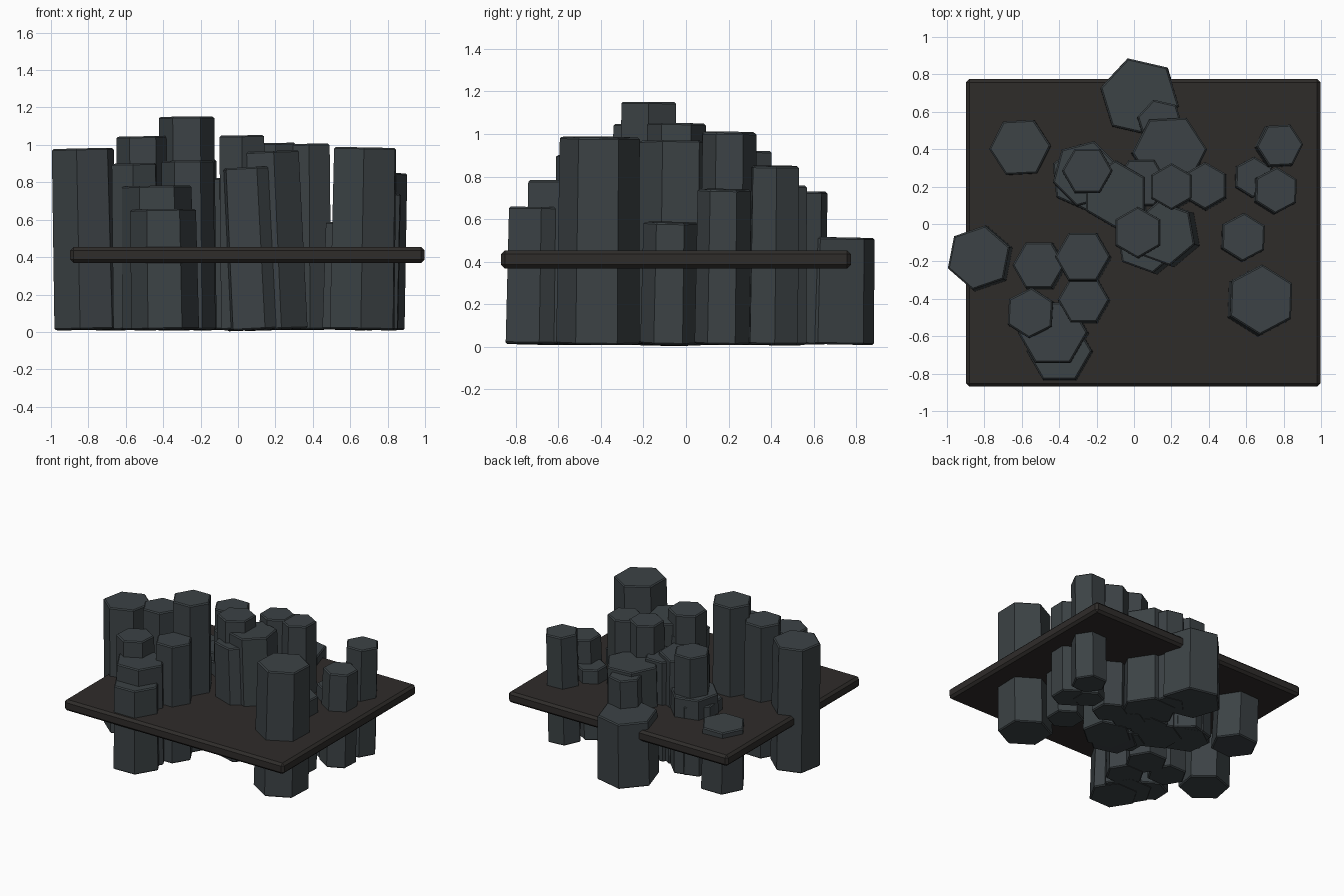
import bpy, math
from mathutils import Vector, Matrix

if "Cube" in bpy.data.objects:
    bpy.data.objects.remove(bpy.data.objects["Cube"])


def material(name, rgb):
    m = bpy.data.materials.new(name)
    m.diffuse_color = (*rgb, 1)
    m.use_nodes = True
    m.node_tree.nodes["Principled BSDF"].inputs["Base Color"].default_value = m.diffuse_color
    return m


basalt = material("basalt", (0.045, 0.055, 0.06))
dark_rock = material("dark_rock", (0.028, 0.025, 0.023))


def finish(ob, name, mat, width):
    ob.name = name
    ob.data.materials.append(mat)
    b = ob.modifiers.new("edge_bevel", "BEVEL")
    b.width = width
    b.segments = 1
    b.limit_method = 'ANGLE'
    b.angle_limit = math.radians(70)


def columns(group, angle, lean, specs):
    """Hexagonal columns (top x, top y, radius, height) sharing a turn and a lean."""
    for x, y, r, h in specs:
        # tops splay outwards a little and lean to the back
        foot = Vector((x * 0.975 + lean, y - 0.01, 0.012))
        top = Vector((x, y, h))
        axis = top - foot
        bpy.ops.mesh.primitive_cone_add(vertices=6, radius1=r * 1.04, radius2=r, depth=axis.length)
        ob = bpy.context.object
        # first cone vertex points along +y, so turn from there
        turn = Matrix.Rotation(math.radians(angle - 90), 4, 'Z')
        tilt = Vector((0, 0, 1)).rotation_difference(axis).to_matrix().to_4x4()
        ob.matrix_world = Matrix.Translation((foot + top) / 2) @ tilt @ turn
        finish(ob, group + "_column", basalt, 0.008)


# Thin rock slab crossing the columns
bpy.ops.mesh.primitive_cube_add(size=1, location=(0.05, -0.047, 0.411))
slab = bpy.context.object
slab.scale = (1.895, 1.645, 0.085)
bpy.ops.object.transform_apply(location=False, rotation=False, scale=True)
finish(slab, "rock_slab", dark_rock, 0.018)

# Columns at the left and front
columns("front_left", 0, 0, [
    (-0.51, -0.22, 0.14, 1.045), (-0.275, -0.175, 0.148, 1.15),
    (-0.27, -0.405, 0.138, 0.915), (-0.435, -0.58, 0.186, 0.78),
    (-0.40, -0.68, 0.175, 0.655)])
columns("pointed_front", 27, 0, [(-0.555, -0.475, 0.135, 0.90)])
columns("outer_left", 19, 0, [(-0.83, -0.18, 0.175, 0.98)])

# Columns at the back
columns("back", 3, 0, [
    (-0.61, 0.41, 0.165, 0.50), (0.19, 0.39, 0.20, 0.76),
    (0.78, 0.42, 0.125, 0.85)])
columns("turned_back", 47, 0, [
    (0.03, 0.68, 0.215, 0.515), (0.14, 0.545, 0.125, 0.73)])

# Columns at the right
columns("right", 28, 0, [
    (0.76, 0.18, 0.125, 0.74), (0.64, 0.25, 0.11, 0.56),
    (0.585, -0.07, 0.13, 0.585), (0.68, -0.405, 0.188, 0.985)])

# Crowded columns in the middle
columns("middle", 30, 0.015, [
    (0.20, 0.20, 0.125, 1.01), (0.38, 0.205, 0.127, 1.005),
    (0.02, -0.045, 0.138, 1.05), (-0.10, 0.16, 0.18, 0.82)])
columns("leaning_middle", 40, 0.045, [
    (0.16, -0.05, 0.175, 0.965), (0.07, -0.09, 0.175, 0.88)])
columns("stacked_middle", 0, 0, [
    (0.04, 0.22, 0.14, 0.79), (-0.25, 0.285, 0.135, 0.92)])
columns("low_middle", 15, 0, [(-0.26, 0.27, 0.18, 0.61)])
columns("lowest_middle", 36, 0, [(-0.27, 0.25, 0.18, 0.55)])
